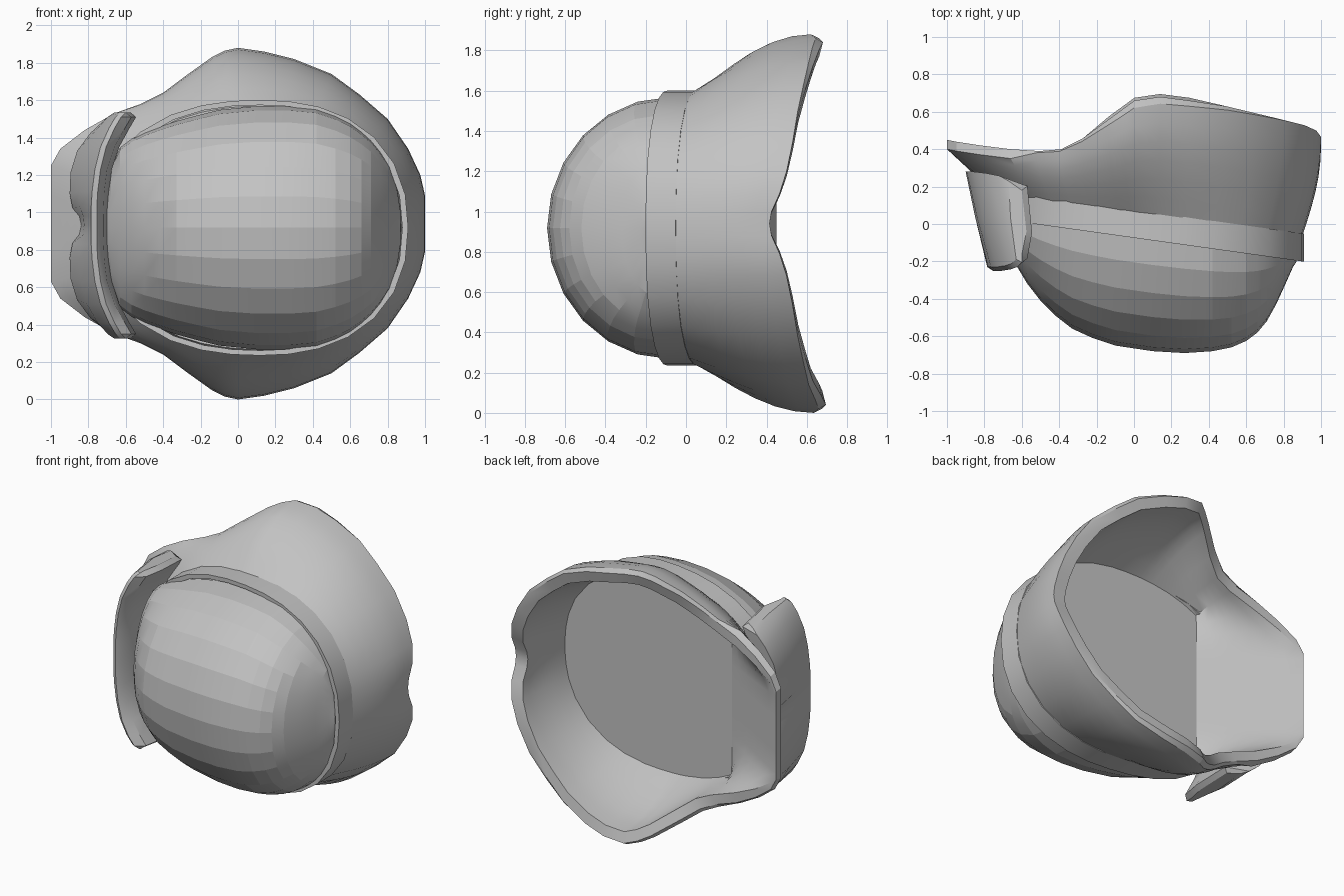
import bpy, bmesh, math

cube = bpy.data.objects.get("Cube")
if cube:
    bpy.data.objects.remove(cube, do_unlink=True)

grey = bpy.data.materials.new("plain_grey")
grey.use_nodes = True
colour = (0.55, 0.55, 0.55, 1)
grey.diffuse_color = colour
grey.node_tree.nodes["Principled BSDF"].inputs["Base Color"].default_value = colour

MID_X, MID_Z = 0.12, 0.93


def loft(name, rings, angle, cap=(True, True), loop=False):
    """Skin closed rings of points into one solid part."""
    bm = bmesh.new()
    rows = [[bm.verts.new(p) for p in ring] for ring in rings]
    pairs = list(zip(rows, rows[1:]))
    if loop:
        pairs.append((rows[-1], rows[0]))
    for a, b in pairs:
        for i in range(len(a)):
            j = (i + 1) % len(a)
            bm.faces.new((a[i], a[j], b[j], b[i]))
    if cap[0]:
        bm.faces.new(rows[0])
    if cap[1]:
        bm.faces.new(rows[-1])
    bmesh.ops.recalc_face_normals(bm, faces=bm.faces)
    mesh = bpy.data.meshes.new(name)
    bm.to_mesh(mesh)
    bm.free()
    mesh.materials.append(grey)
    ob = bpy.data.objects.new(name, mesh)
    bpy.context.collection.objects.link(ob)
    for other in bpy.context.selected_objects:
        other.select_set(False)
    ob.select_set(True)
    bpy.context.view_layer.objects.active = ob
    bpy.ops.object.shade_smooth_by_angle(angle=math.radians(angle))
    return ob


def plane_y(x):
    """Depth of the slanted front edge of the band."""
    return -0.074 - 0.14 * x


def outline(angle, scale, back):
    """Point on the rounded oval that the band follows."""
    c, s = math.cos(angle), math.sin(angle)
    width = 0.79 if c > 0 else 0.88
    r = scale * (abs(c / width) ** 2.3 + abs(s / 0.683) ** 2.3) ** (-1 / 2.3)
    x = MID_X + r * c
    return (x, plane_y(x) + back, 0.918 + r * s)


# Dome: half-round sections strung along x
sections = [(-0.7, 0.22, -0.1), (-0.68, 0.32, -0.14), (-0.63, 0.43, -0.22),
            (-0.57, 0.475, -0.32), (-0.5, 0.51, -0.41), (-0.42, 0.54, -0.49),
            (-0.33, 0.57, -0.56), (-0.22, 0.6, -0.61), (-0.1, 0.63, -0.65),
            (0.1, 0.65, -0.68), (0.27, 0.65, -0.69), (0.42, 0.635, -0.68),
            (0.52, 0.6, -0.66), (0.6, 0.56, -0.625), (0.66, 0.515, -0.58),
            (0.71, 0.47, -0.52), (0.76, 0.41, -0.43), (0.81, 0.33, -0.32),
            (0.85, 0.21, -0.23), (0.87, 0.08, -0.2)]
rings = []
for x, half, front in sections:
    base = plane_y(x) + 0.03
    arc = [math.pi * (k / 12 - 0.5) for k in range(13)]
    rings.append([(x, base - (base - front) * math.cos(a), 0.918 + half * math.sin(a))
                  for a in arc])
loft("dome", rings, 10)

# Band around the dome
turns = [math.tau * k / 28 for k in range(28)]
corners = [(1, 0), (1, 0.15), (0.96, 0.15), (0.96, 0)]
loft("band", [[outline(t, s, b) for t in turns] for s, b in corners],
     25, cap=(False, False), loop=True)

# Flared shell: from the band out to a wavy back rim
rim = [(1.0, 0.415, 0.94), (1.0, 0.425, 1.0), (1.0, 0.465, 1.09), (0.975, 0.5, 1.2),
       (0.91, 0.53, 1.34), (0.8, 0.56, 1.5), (0.65, 0.595, 1.63), (0.5, 0.63, 1.74),
       (0.3, 0.66, 1.82), (0.14, 0.68, 1.86), (0.0, 0.66, 1.88), (-0.07, 0.61, 1.865),
       (-0.14, 0.56, 1.83), (-0.28, 0.46, 1.73), (-0.4, 0.4, 1.64), (-0.52, 0.39, 1.58),
       (-0.66, 0.4, 1.53), (-0.82, 0.42, 1.44), (-0.95, 0.44, 1.34), (-1.0, 0.45, 1.25),
       (-1.0, 0.45, 1.08)]
# The lower half mirrors the upper half
rim += [(x, y + (0.015 if z > 1.8 else 0), 1.88 - z) for x, y, z in reversed(rim[1:])]


def shell_ring(f, inside, inset, shift):
    """Ring a fraction f of the way from the band to the rim."""
    ring = []
    for x, y, z in rim:
        dx, dz = x - MID_X, z - 0.94
        flap = x < -0.6
        sx, sy, sz = outline(math.atan2(dz, dx), 0.95 if inside else 0.985, 0.13)
        if inside:
            # Flat back panel with a straight upright edge beside the flap
            sx = max(sx, -0.42)
            sy = 0.092 - 0.027 * sx
        k = 1 - inset / math.hypot(dx, dz)
        e = math.sin(f * math.pi / 2)
        end = (MID_X + dx * k, y + shift * (dz / 0.94) ** 4, 0.94 + dz * k)
        if flap:
            # Thin straight flap whose inner face is narrowed top and bottom
            e = f
            end = (x, y if inset else y - 0.05, 0.94 + dz * (1 - 1.7 * inset))
        ring.append((sx + (end[0] - sx) * e, sy + (end[1] - sy) * f,
                     sz + (end[2] - sz) * e))
    return ring


steps = [k / 6 for k in range(7)]
rings = [shell_ring(f, False, 0, -0.04) for f in steps]
rings += [shell_ring(1, False, 0.02, 0)]
rings += [shell_ring(f, True, 0.09, -0.02) for f in reversed(steps)]
loft("flared_shell", rings, 24, cap=(False, True))

# Crescent clip hugging the narrow side: back edge notched, front edge smooth
half = [(0.0, -0.84, -0.785, -0.72, 1), (0.05, -0.85, -0.785, -0.72, 1),
        (0.1, -0.885, -0.785, -0.718, 1), (0.18, -0.9, -0.78, -0.715, 1),
        (0.3, -0.895, -0.765, -0.70, 1), (0.42, -0.86, -0.735, -0.66, 1),
        (0.52, -0.79, -0.69, -0.605, 0.97), (0.58, -0.72, -0.655, -0.57, 0.92),
        (0.605, -0.67, -0.63, -0.6, 0.82)]
stations = [(-h, *rest) for h, *rest in reversed(half[1:])] + half
rings = []
for h, outer, front, inner, s in stations:
    section = [(outer, 0.28), ((outer + front) / 2 - 0.01, 0.04), (front, -0.23),
               (front + 0.03, -0.25), (inner, -0.2), (inner + 0.025, -0.05),
               (inner, 0.22)]
    # The back edge is a little shorter than the front edge
    rings.append([(x, y * s, 0.93 + h * (0.95 if y > 0.1 else 1)) for x, y in section])
loft("side_clip", rings, 30)
